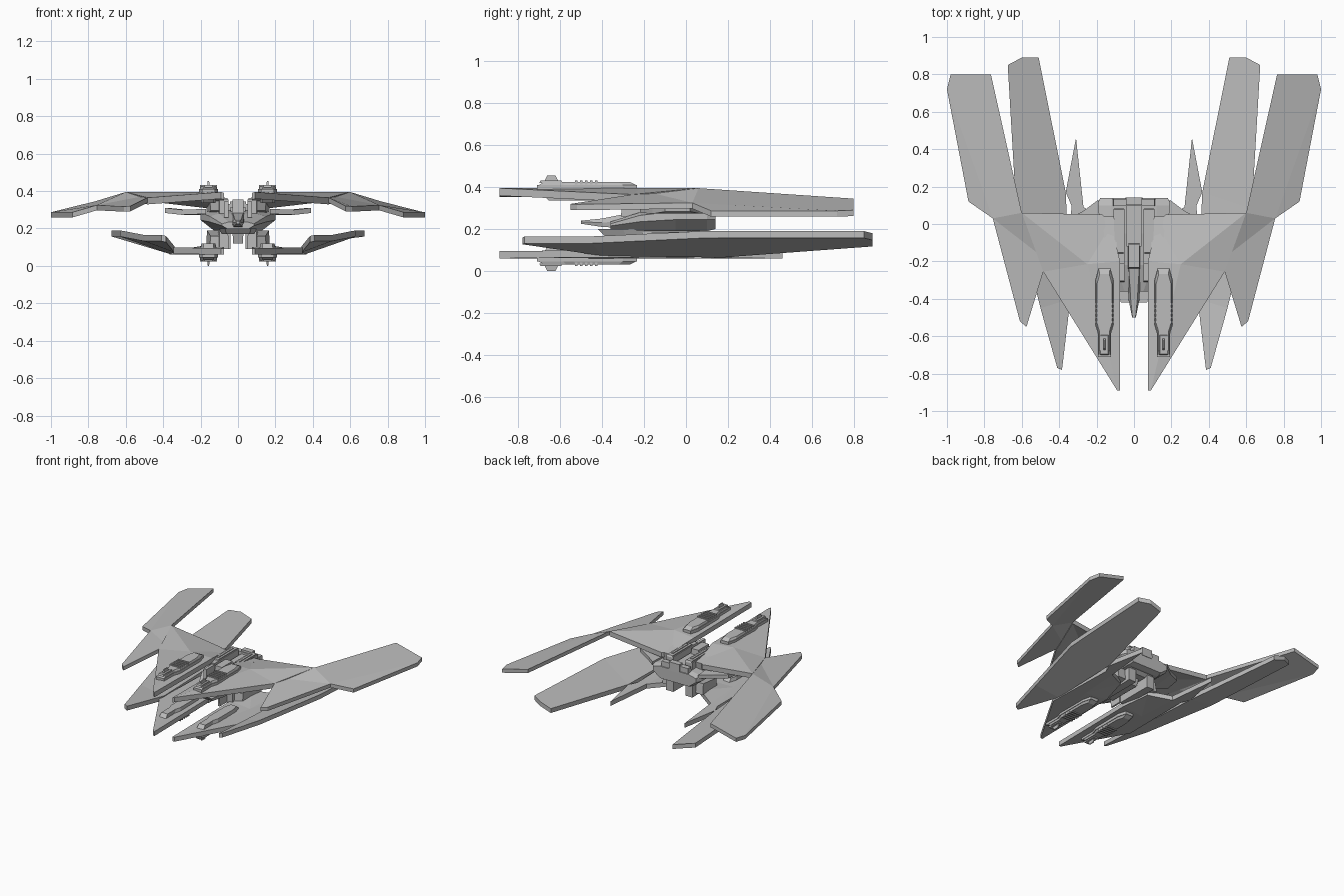
import bpy, bmesh
from mathutils import Vector

hull_grey = bpy.data.materials.new("hull grey")
hull_grey.diffuse_color = (0.5, 0.5, 0.5, 1)


def slab(name, pts, t, faces=None, s=1.0, mirror=True):
    """Faceted plate: given points, second skin t below them (scaled by s), walls between."""
    faces = faces or [list(range(len(pts)))]
    c = sum((Vector(p) for p in pts), Vector()) / len(pts)
    bm = bmesh.new()
    for sx in ((1, -1) if mirror else (1,)):
        a = [bm.verts.new((sx * p[0], p[1], p[2])) for p in pts]
        b = [bm.verts.new((sx * (c.x + (p[0] - c.x) * s), c.y + (p[1] - c.y) * s, p[2] - t))
             for p in pts]
        edges = [(f[i], f[(i + 1) % len(f)]) for f in faces for i in range(len(f))]
        for f in faces:
            bm.faces.new([a[i] for i in f])
            bm.faces.new([b[i] for i in reversed(f)])
        for i, j in edges:
            if (j, i) not in edges:
                bm.faces.new((a[j], a[i], b[i], b[j]))
    bmesh.ops.recalc_face_normals(bm, faces=bm.faces)
    me = bpy.data.meshes.new(name)
    bm.to_mesh(me)
    bm.free()
    me.materials.append(hull_grey)
    ob = bpy.data.objects.new(name, me)
    bpy.context.collection.objects.link(ob)
    return ob


def box(name, x0, x1, y0, y1, z0, z1, mirror=True, s=1.0):
    return slab(name, [(x0, y0, z0), (x1, y0, z0), (x1, y1, z0), (x0, y1, z0)],
                z0 - z1, s=s, mirror=mirror)


def loft(name, sections):
    """Hull through symmetric sections: (y, [(x, z), ...] right half from bottom to top)."""
    bm = bmesh.new()
    rings = []
    for y, half in sections:
        loop = half + [(-x, z) for x, z in reversed(half)]
        rings.append([bm.verts.new((x, y, z)) for x, z in loop])
    n = len(rings[0])
    for r, q in zip(rings, rings[1:]):
        for i in range(n):
            bm.faces.new((r[i], r[(i + 1) % n], q[(i + 1) % n], q[i]))
    bm.faces.new(rings[0])
    bm.faces.new(rings[-1])
    bmesh.ops.recalc_face_normals(bm, faces=bm.faces)
    me = bpy.data.meshes.new(name)
    bm.to_mesh(me)
    bm.free()
    me.materials.append(hull_grey)
    bpy.context.collection.objects.link(bpy.data.objects.new(name, me))


# Upper delta wings, with the inner rear facet falling towards the body
slab("upper_delta_wing",
     [(0.075, -0.89, 0.39), (0.09, -0.89, 0.395), (0.485, -0.255, 0.365), (0.60, 0.06, 0.395),
      (0.17, 0.05, 0.345), (0.12, 0.0, 0.345), (0.075, -0.2, 0.385), (0.25, -0.215, 0.395)],
     0.036, [[0, 1, 7, 6], [1, 2, 7], [2, 3, 7], [7, 3, 4, 5], [7, 5, 6]])

# Upper outer blades with forward spike
slab("upper_blade",
     [(0.60, 0.06, 0.395), (0.765, 0.80, 0.345), (0.98, 0.80, 0.29), (1.0, 0.72, 0.287),
      (0.885, 0.12, 0.287), (0.755, 0.03, 0.325), (0.61, -0.52, 0.318), (0.575, -0.55, 0.32),
      (0.485, -0.255, 0.365), (0.51, -0.16, 0.372)],
     0.028, [[0, 5, 3, 2, 1], [5, 4, 3], [0, 9, 5], [9, 8, 7, 6, 5]])

# Lower delta wings with rear spike
slab("lower_delta_wing",
     [(0.075, -0.89, 0.06), (0.09, -0.89, 0.06), (0.345, -0.45, 0.065), (0.335, 0.10, 0.06),
      (0.365, 0.17, 0.062), (0.31, 0.46, 0.06), (0.27, 0.09, 0.06), (0.12, 0.0, 0.085),
      (0.075, -0.2, 0.068), (0.25, -0.215, 0.06)],
     -0.034, [[0, 1, 9, 8], [1, 2, 9], [2, 3, 9], [9, 3, 6], [3, 4, 5, 6], [9, 6, 7], [9, 7, 8]])

# Lower outer blades, rising outwards
slab("lower_blade",
     [(0.385, -0.78, 0.16), (0.41, -0.77, 0.165), (0.50, -0.45, 0.165), (0.63, 0.08, 0.19),
      (0.675, 0.85, 0.19), (0.60, 0.89, 0.18), (0.51, 0.89, 0.15), (0.365, 0.17, 0.097),
      (0.34, -0.40, 0.105)],
     0.033, [[0, 1, 2, 8], [8, 2, 3, 7], [7, 3, 4, 5, 6]])

# Gun pods above the upper wings and below the lower wings
outline = [(-0.034, -0.71), (0.034, -0.71), (0.034, -0.59), (0.05, -0.54), (0.05, -0.30),
           (0.032, -0.235), (-0.032, -0.235), (-0.05, -0.30), (-0.05, -0.54), (-0.034, -0.59)]
for level, sign, off in (("upper", 1, 0.0), ("lower", -1, 0.455)):
    def z(v):
        return off + sign * v
    slab(level + "_pod_base", [(0.158 + x, y, z(0.385)) for x, y in outline], -sign * 0.026)
    slab(level + "_pod_cap", [(0.158 + x * 0.92, y * 0.97 - 0.012, z(0.411)) for x, y in outline],
         -sign * 0.014, s=0.88)
    slab(level + "_pod_underside", [(0.158 + x * 0.85, y * 0.9 - 0.04, z(0.362)) for x, y in outline],
         sign * 0.027, s=0.88)
    for k in range(5):
        y = -0.53 + k * 0.024
        box(f"{level}_pod_rib_{k + 1}", 0.113, 0.203, y, y + 0.012, z(0.41), z(0.432))
    box(level + "_pod_housing", 0.136, 0.180, -0.70, -0.59, z(0.42), z(0.432), s=0.9)
    box(level + "_pod_sight", 0.152, 0.164, -0.675, -0.61, z(0.43), z(0.455), s=0.6)
    # Struts tying each wing to the body
    slab(level + "_strut", [(0.05, -0.21, z(0.27)), (0.10, -0.21, z(0.27)),
                            (0.11, 0.08, z(0.27)), (0.05, 0.08, z(0.27))],
         -sign * (0.085 if sign > 0 else 0.095))
    slab(level + "_wing_root", [(0.09, -0.20, z(0.375)), (0.15, -0.16, z(0.375)),
                                (0.17, 0.04, z(0.345)), (0.09, 0.04, z(0.345))],
         sign * 0.08, s=0.9)

# Central body and engine block
loft("body", [
    (-0.36, [(0.06, 0.20), (0.085, 0.215), (0.085, 0.225), (0.05, 0.235)]),
    (-0.22, [(0.10, 0.19), (0.15, 0.235), (0.15, 0.265), (0.10, 0.28)]),
    (-0.05, [(0.13, 0.19), (0.20, 0.245), (0.20, 0.285), (0.12, 0.30)]),
    (0.10, [(0.13, 0.19), (0.20, 0.245), (0.20, 0.285), (0.12, 0.30)]),
    (0.14, [(0.12, 0.20), (0.18, 0.245), (0.18, 0.275), (0.12, 0.29)])])
loft("nose", [
    (-0.50, [(0.008, 0.225), (0.01, 0.235), (0.008, 0.24)]),
    (-0.40, [(0.022, 0.21), (0.03, 0.23), (0.018, 0.25)]),
    (-0.20, [(0.03, 0.20), (0.035, 0.25), (0.03, 0.29)])])
slab("chin_plate", [(-0.07, -0.42, 0.20), (0.07, -0.42, 0.20), (0.10, -0.30, 0.20),
                    (0.10, 0.10, 0.20), (-0.10, 0.10, 0.20), (-0.10, -0.30, 0.20)],
     0.03, s=0.87, mirror=False)
box("keel", -0.03, 0.03, -0.28, 0.02, 0.19, 0.12, mirror=False, s=0.85)
box("dorsal_block", -0.032, 0.032, -0.24, -0.10, 0.27, 0.355, mirror=False, s=0.9)
box("spine", -0.04, 0.04, -0.12, 0.12, 0.27, 0.315, mirror=False)
box("dorsal_rail", 0.055, 0.105, -0.16, 0.085, 0.35, 0.362, s=0.94)
box("rail_slot_bar", 0.072, 0.088, -0.13, 0.05, 0.36, 0.368)
box("front_clamp", 0.05, 0.075, -0.31, -0.20, 0.26, 0.345, s=0.9)
box("lower_clamp", 0.04, 0.055, -0.30, -0.20, 0.19, 0.09, s=0.9)
box("cross_bar", -0.115, 0.115, 0.095, 0.135, 0.28, 0.33, mirror=False, s=0.95)
box("rear_hatch", -0.045, 0.045, 0.10, 0.143, 0.28, 0.345, mirror=False, s=0.95)

# Short stub wings on the body
slab("stub_wing", [(0.17, -0.22, 0.305), (0.30, -0.16, 0.30), (0.39, -0.10, 0.31),
                   (0.37, 0.02, 0.31), (0.27, 0.07, 0.30), (0.19, 0.13, 0.30)],
     0.027, [[0, 1, 4, 5], [1, 2, 3, 4]])
